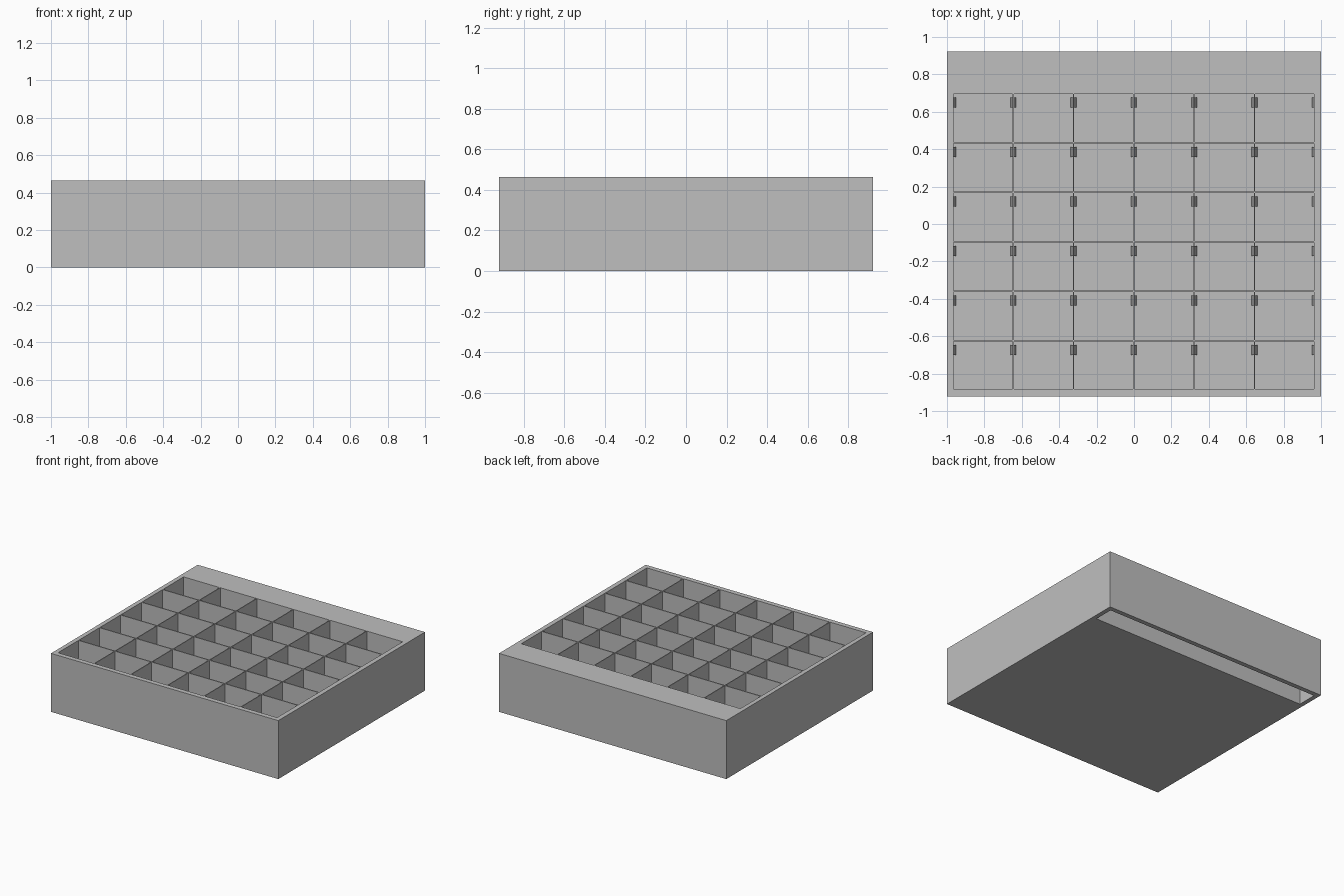
import bpy, bmesh
from mathutils import Vector

cube = bpy.data.objects.get("Cube")
if cube:
    bpy.data.objects.remove(cube, do_unlink=True)

# Overall sizes
HALF_X, HALF_Y, HEIGHT = 1.0, 0.922, 0.465
COUNT = 6
CELL_X, CELL_Y = 0.316, 0.256
PITCH_X, PITCH_Y = 0.3224, 0.2645
LEFT, BACK = -0.965, 0.695
FLOOR = 0.03

grey = bpy.data.materials.new("plain grey")
grey.use_nodes = True
grey.diffuse_color = (0.52, 0.52, 0.52, 1)
grey.node_tree.nodes["Principled BSDF"].inputs["Base Color"].default_value = (0.52, 0.52, 0.52, 1)


def add_box(bm, low, high):
    low, high = Vector(low), Vector(high)
    verts = bmesh.ops.create_cube(bm, size=1)["verts"]
    for v in verts:
        v.co = (low + high) / 2 + v.co * (high - low)
    return verts


def add_wedge(bm, wall_x, side, y0, y1, z0, z1, depth):
    """Ramp that leans against a wall, thick at its foot."""
    ends = []
    for y in (y0, y1):
        ends.append([bm.verts.new(p) for p in (
            (wall_x, y, z0), (wall_x + side * depth, y, z0), (wall_x, y, z1))])
    a, b = ends
    bm.faces.new(a)
    bm.faces.new(b[::-1])
    for i in range(3):
        j = (i + 1) % 3
        bm.faces.new((a[i], b[i], b[j], a[j]))


def make_object(name, bm):
    bmesh.ops.recalc_face_normals(bm, faces=bm.faces)
    mesh = bpy.data.meshes.new(name)
    bm.to_mesh(mesh)
    bm.free()
    mesh.materials.append(grey)
    obj = bpy.data.objects.new(name, mesh)
    bpy.context.collection.objects.link(obj)
    return obj


cells = [(LEFT + c * PITCH_X, BACK - r * PITCH_Y)
         for r in range(COUNT) for c in range(COUNT)]

# Solid block of the tray
bm = bmesh.new()
add_box(bm, (-HALF_X, -HALF_Y, 0), (HALF_X, HALF_Y, HEIGHT))
tray = make_object("compartment_tray", bm)

# Cutter: open cells above, long rear channel below
bm = bmesh.new()
for x, y in cells:
    add_box(bm, (x, y - CELL_Y, FLOOR), (x + CELL_X, y, HEIGHT + 0.1))
add_box(bm, (LEFT, 0.725, -0.1), (-LEFT, 0.885, HEIGHT - FLOOR))
cutter = make_object("cavity_cutter", bm)
cutter.hide_render = True
cutter.hide_set(True)

cut = tray.modifiers.new("cavities", "BOOLEAN")
cut.operation = "DIFFERENCE"
cut.solver = "EXACT"
cut.object = cutter
bpy.context.view_layer.objects.active = tray
tray.select_set(True)
bpy.ops.object.modifier_apply(modifier=cut.name)
bpy.data.objects.remove(cutter, do_unlink=True)

# Small sloped tabs on both side walls of every cell
bm = bmesh.new()
for x, y in cells:
    for wall, side in ((x, 1), (x + CELL_X, -1)):
        add_wedge(bm, wall, side, y - 0.072, y - 0.019, FLOOR, 0.12, 0.012)
make_object("cell_tabs", bm)
